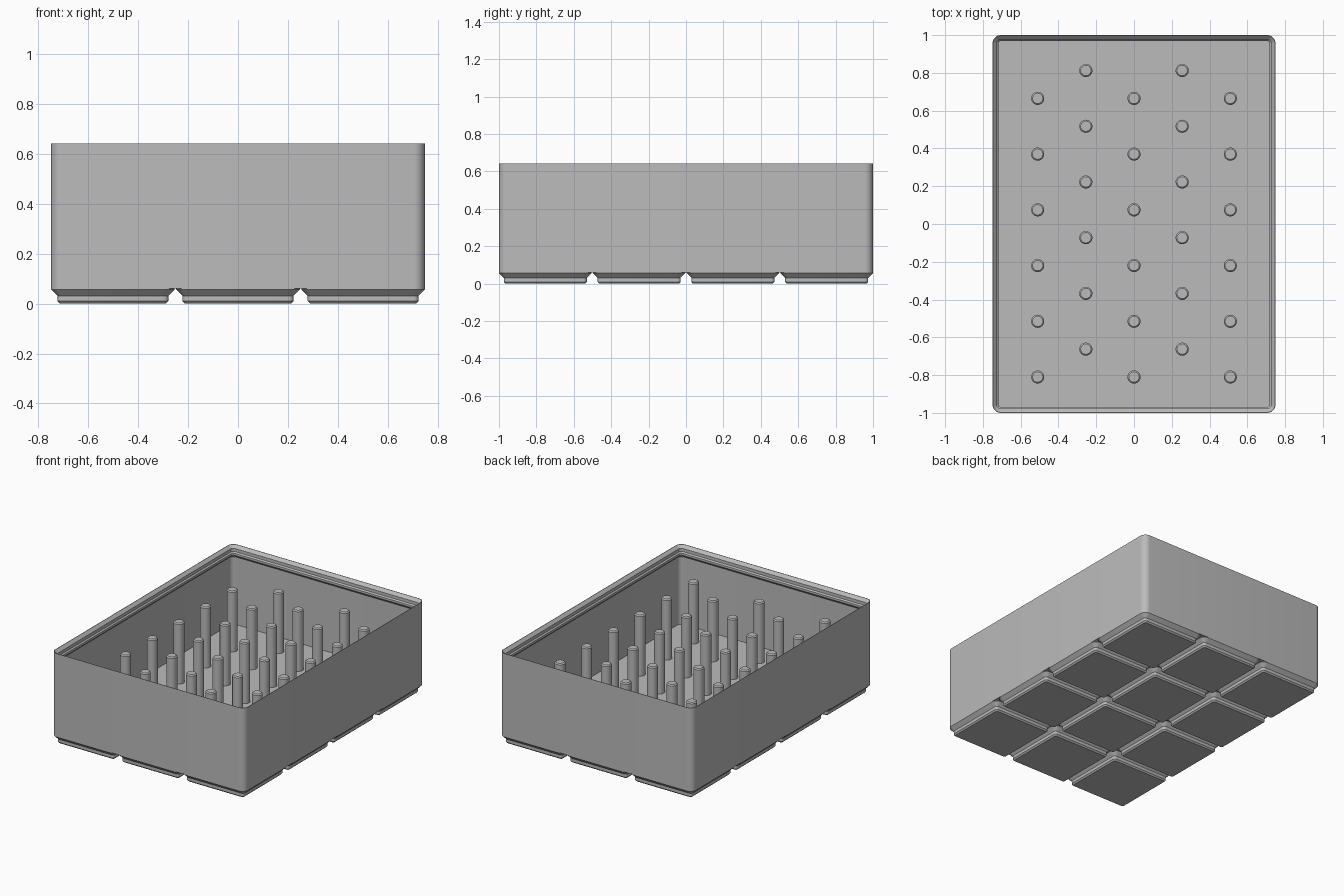
import bpy
import bmesh
import math

if "Cube" in bpy.data.objects:
    bpy.data.objects.remove(bpy.data.objects["Cube"], do_unlink=True)

MM = 2 / 167.5            # model is laid out in millimetres
PITCH, COLS, ROWS = 42, 3, 4
GAP = 0.5
TOP, FLOOR, BASE = 53.7, 7.1, 5.0

grey = bpy.data.materials.new("plain grey plastic")
grey.use_nodes = True
grey.diffuse_color = (0.5, 0.5, 0.5, 1)
grey.node_tree.nodes["Principled BSDF"].inputs["Base Color"].default_value = grey.diffuse_color


def ring(bm, width, depth, radius, z, steps):
    """One rounded rectangle of vertices."""
    verts = []
    for corner, (sx, sy) in enumerate(((1, 1), (-1, 1), (-1, -1), (1, -1))):
        for i in range(steps + 1):
            a = (corner + i / steps) * math.pi / 2
            x = sx * (width / 2 - radius) + radius * math.cos(a)
            y = sy * (depth / 2 - radius) + radius * math.sin(a)
            verts.append(bm.verts.new((x * MM, y * MM, z * MM)))
    return verts


def loft(name, width, depth, radius, profile, steps=8):
    """Skin rounded rectangles along a profile of (inset, height) and cap both ends."""
    bm = bmesh.new()
    rings = [ring(bm, width - 2 * d, depth - 2 * d, max(radius - d, 0.3), z, steps)
             for d, z in profile]
    for low, high in zip(rings, rings[1:]):
        for i in range(len(low)):
            j = (i + 1) % len(low)
            bm.faces.new((low[i], low[j], high[j], high[i]))
    bm.faces.new(rings[0][::-1])
    bm.faces.new(rings[-1])
    bmesh.ops.remove_doubles(bm, verts=bm.verts, dist=1e-5)
    bmesh.ops.recalc_face_normals(bm, faces=bm.faces)
    mesh = bpy.data.meshes.new(name)
    bm.to_mesh(mesh)
    bm.free()
    mesh.materials.append(grey)
    obj = bpy.data.objects.new(name, mesh)
    bpy.context.collection.objects.link(obj)
    bpy.ops.object.select_all(action='DESELECT')
    obj.select_set(True)
    bpy.context.view_layer.objects.active = obj
    bpy.ops.object.shade_smooth_by_angle(angle=math.radians(30))
    return obj


def copy_to(obj, name, x, y):
    dup = bpy.data.objects.new(name, obj.data)
    dup.location = (x, y, 0)
    bpy.context.collection.objects.link(dup)


# Bin: outer wall, stepped stacking lip, inner wall and floor
loft("bin_body", COLS * PITCH - GAP, ROWS * PITCH - GAP, 3.75, [
    (0, BASE), (0, TOP), (0.25, TOP),
    (1.9, TOP - 1.65), (1.9, TOP - 3.45), (2.6, TOP - 4.15),
    (2.6, TOP - 5.35), (0.95, TOP - 7), (0.95, FLOOR)])

# Stepped feet in a grid under the bin
foot = loft("base_foot", PITCH - GAP, PITCH - GAP, 3.75, [
    (2.95, 0), (2.15, 0.8), (2.15, 2.6), (0, 4.75), (0, BASE)], steps=6)
for c in range(COLS):
    for r in range(ROWS):
        x = (c - (COLS - 1) / 2) * PITCH * MM
        y = (r - (ROWS - 1) / 2) * PITCH * MM
        if c == r == 0:
            foot.location = (x, y, 0)
        else:
            copy_to(foot, "base_foot", x, y)

# Upright pegs in staggered rows, each with a chamfered tip
PEG_R = 2.9
peg = loft("peg", 2 * PEG_R, 2 * PEG_R, PEG_R, [
    (0, FLOOR - 0.5), (0, 42.1), (0.6, 42.7)], steps=8)
spots = []
for row in range(12):
    y = -0.81 + row * 0.1475
    for x in ((-0.51, 0, 0.51) if row % 2 == 0 else (-0.255, 0.255)):
        spots.append((x, y))
peg.location = (*spots[0], 0)
for x, y in spots[1:]:
    copy_to(peg, "peg", x, y)
